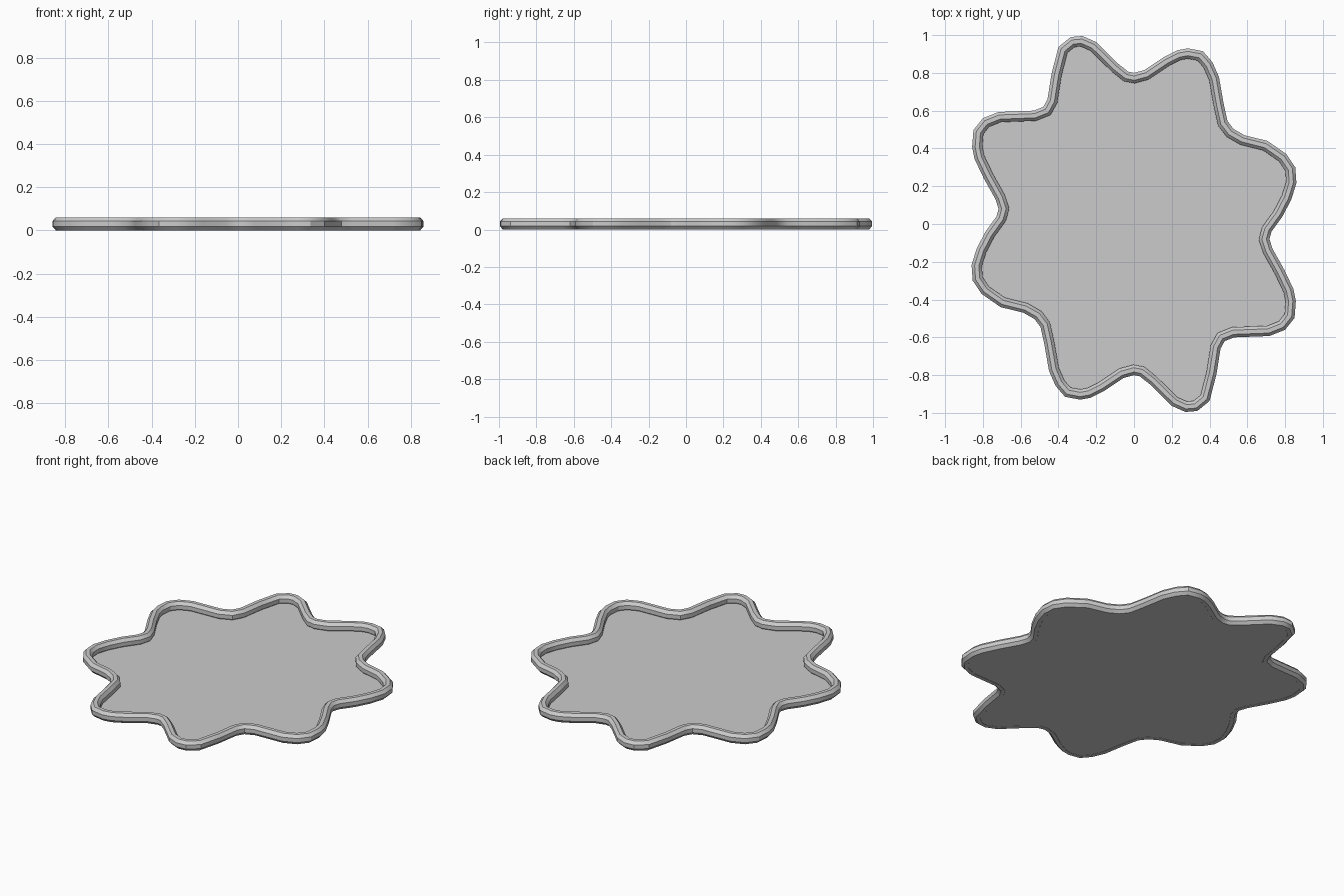
import bpy
import bmesh
import math
from mathutils import Vector

default_cube = bpy.data.objects.get("Cube")
if default_cube:
    bpy.data.objects.remove(default_cube, do_unlink=True)

TUBE_WIDTH = 0.054
TUBE_HEIGHT = 0.06
TUBE_SIDES = 8

# Half of the wavy outer edge; the other half is the same, turned half a circle
half_outline = [
    (0, .8), (.055, .815), (.16, .885), (.23, .92), (.285, .93), (.365, .915),
    (.415, .857), (.45, .778), (.475, .635), (.495, .545), (.527, .503),
    (.585, .47), (.706, .44), (.807, .37), (.854, .3), (.86, .217),
    (.833, .13), (.786, .04), (.728, -.04), (.717, -.08), (.733, -.13),
    (.796, -.243), (.844, -.344), (.857, -.407), (.85, -.497), (.8, -.56),
    (.717, -.593), (.53, -.6), (.48, -.62), (.458, -.66), (.437, -.794),
    (.4, -.937), (.335, -.99), (.272, -.995), (.2, -.963), (.082, -.847),
    (.03, -.806),
]
outline = [Vector(point) for point in half_outline]
outline += [-point for point in outline]


def inward_offset(points, index):
    """Mitred direction pointing into the shape at one outline point."""
    before = (points[index] - points[index - 1]).normalized()
    after = (points[(index + 1) % len(points)] - points[index]).normalized()
    normal_before = Vector((before.y, -before.x))
    normal_after = Vector((after.y, -after.x))
    middle = (normal_before + normal_after).normalized()
    return middle / max(middle.dot(normal_before), 0.5)


def make_object(name, mesh_builder, material):
    """Turn the geometry from a builder function into a smooth shaded object."""
    bm = bmesh.new()
    mesh_builder(bm)
    bmesh.ops.recalc_face_normals(bm, faces=bm.faces)
    mesh = bpy.data.meshes.new(name)
    bm.to_mesh(mesh)
    bm.free()
    mesh.materials.append(material)
    result = bpy.data.objects.new(name, mesh)
    bpy.context.collection.objects.link(result)
    bpy.ops.object.select_all(action="DESELECT")
    result.select_set(True)
    bpy.context.view_layer.objects.active = result
    bpy.ops.object.shade_smooth_by_angle(angle=math.radians(32))
    return result


inward = [inward_offset(outline, i) for i in range(len(outline))]
centre_line = [p + d * TUBE_WIDTH / 2 for p, d in zip(outline, inward)]


# Rounded tube that follows the edge
def build_rim(bm):
    stretch = 1 / math.cos(math.pi / TUBE_SIDES)
    rings = []
    for point, direction in zip(centre_line, inward):
        ring = []
        for side in range(TUBE_SIDES):
            angle = math.tau * (side + 0.5) / TUBE_SIDES
            across = math.cos(angle) * stretch * TUBE_WIDTH / 2
            height = (1 + math.sin(angle) * stretch) * TUBE_HEIGHT / 2
            place = point + direction * across
            ring.append(bm.verts.new((place.x, place.y, height)))
        rings.append(ring)
    for index, ring in enumerate(rings):
        previous = rings[index - 1]
        for side in range(TUBE_SIDES):
            bm.faces.new((previous[side - 1], previous[side], ring[side], ring[side - 1]))


# Thin flat base inside the rim
def build_floor(bm):
    base = bm.faces.new([bm.verts.new((p.x, p.y, 0.001)) for p in centre_line])
    slab = bmesh.ops.extrude_face_region(bm, geom=[base], use_keep_orig=True)
    top = [item for item in slab["geom"] if isinstance(item, bmesh.types.BMVert)]
    bmesh.ops.translate(bm, verts=top, vec=(0, 0, 0.011))
    bmesh.ops.triangulate(bm, faces=bm.faces)


# Plain grey colour for the whole tray
grey = bpy.data.materials.new("light_grey")
grey.use_nodes = True
grey_colour = (0.6, 0.6, 0.6, 1)
grey.diffuse_color = grey_colour
grey.node_tree.nodes["Principled BSDF"].inputs["Base Color"].default_value = grey_colour

make_object("tray_rim", build_rim, grey)
make_object("tray_floor", build_floor, grey)
